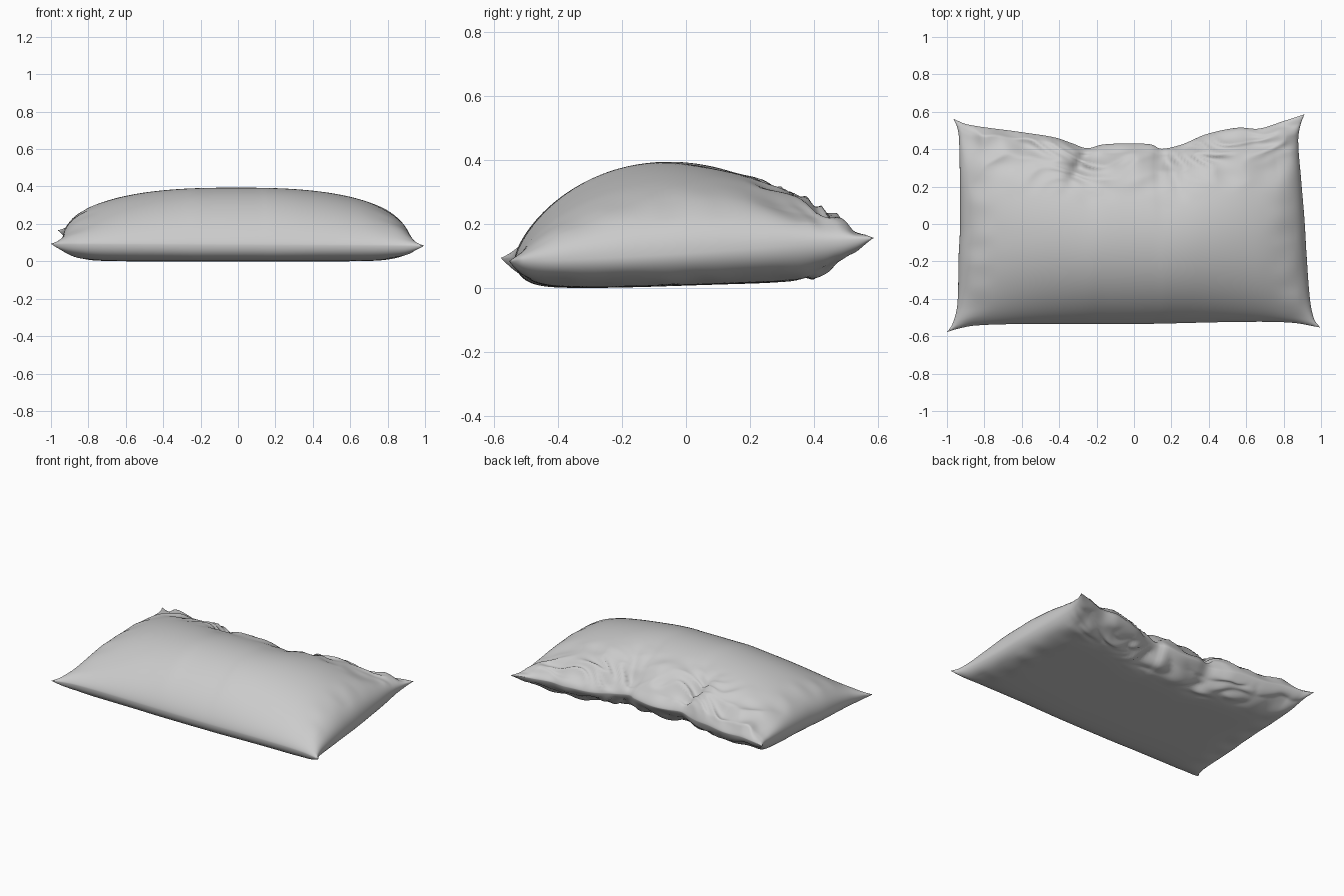
import bpy, bmesh, math
from mathutils import Vector, noise

if "Cube" in bpy.data.objects:
    bpy.data.objects.remove(bpy.data.objects["Cube"])

NU, NV = 150, 110

# Seam outline seen from above: (parameter -1..1, coordinate)
LEFT = [(-1, -1.0), (-.93, -.972), (-.75, -.945), (-.3, -.938), (0, -.93), (.8, -.935), (.92, -.945), (1, -.965)]
RIGHT = [(-1, .995), (-.93, .965), (-.75, .942), (-.3, .922), (0, .912), (.4, .893), (.75, .878), (.9, .89), (1, .912)]
FRONT = [(-1, -.578), (-.95, -.562), (-.85, -.543), (-.6, -.535), (0, -.535), (.6, -.523), (.85, -.528), (1, -.553)]
BACK = [(-1, .562), (-.92, .532), (-.62, .492), (-.42, .462), (-.32, .43), (-.24, .405), (-.15, .425), (0, .43),
        (.13, .425), (.18, .402), (.3, .425), (.44, .48), (.62, .515), (.74, .51), (.88, .55), (1, .587)]


def curve(pts, t):
    """Smooth interpolation through a short list of points."""
    n = len(pts)
    slope = lambda k: ((pts[min(k + 1, n - 1)][1] - pts[max(k - 1, 0)][1]) /
                       (pts[min(k + 1, n - 1)][0] - pts[max(k - 1, 0)][0]))
    i = 0
    while i < n - 2 and t > pts[i + 1][0]:
        i += 1
    (x0, y0), (x1, y1) = pts[i], pts[i + 1]
    h = x1 - x0
    w = (t - x0) / h
    a, b = slope(i) * h, slope(i + 1) * h
    return (y0 * (2 * w**3 - 3 * w**2 + 1) + a * (w**3 - 2 * w**2 + w)
            + y1 * (3 * w**2 - 2 * w**3) + b * (w**3 - w**2))


def lerp(a, b, w):
    return a + (b - a) * w


def smooth(a, b, x):
    w = min(1, max(0, (x - a) / (b - a)))
    return w * w * (3 - 2 * w)


def dome(s, p, q):
    return max(0.0, 1 - abs(s) ** p) ** q


def wave(x, y, z):
    return noise.noise(Vector((x, y, z)))


def pillow_point(s, t, top):
    ws, wt = (s + 1) / 2, (t + 1) / 2
    x = lerp(curve(LEFT, t), curve(RIGHT, t), ws)
    y = lerp(curve(FRONT, s), curve(BACK, s), wt)
    seam = lerp(lerp(.10, .09, ws), lerp(.172, .162, ws), wt ** 1.5)
    seam -= .015 * (1 - s * s) * wt
    seam += .03 * smooth(.6, 1, t) * wave(x * 4, 0, 3) * (1 - s ** 8)
    if top:
        z = seam + (.40 - seam) * dome(s, 2.6, .45) * dome(t, 2, .68)
    else:
        floor = .006 + .014 * smooth(-.6, .6, t)
        ft = dome(t, 10, .5) if t < 0 else dome(t, 5.5, .75)
        z = seam + (floor - seam) * dome(s, 11, .5) * ft
    # Crumpled folds gathered along the back, fading towards the middle
    inner = min(1, (1 - t * t) * 6) * min(1, (1 - s * s) * 4)
    amount = smooth(.3 if top else .55, .9, t) * inner
    bend = wave(x * 3, y * 3, 1)
    fold = .5 - abs(wave(x * 5 + bend, y * 9 + bend * 2, 5 if top else 9)) * 2
    lump = wave(x * 7, y * 6, 2 if top else 7)
    z += amount * (.03 * fold + .03 * lump) * (1 if top else .7)
    y += amount * .022 * wave(x * 6, y * 8, 12)
    # Two deep tucks running in from the back edge
    if top:
        for cx, lean in ((-.24, -.5), (.16, .35)):
            d = x - cx - lean * (.42 - y)
            z -= .03 * amount * math.exp(-(d / .035) ** 2)
    # Faint puckers along the short sides
    side = smooth(.75, .97, abs(s)) * min(1, (1 - s * s) * 8) * inner
    z += .014 * side * wave(x * 4, y * 9, 4)
    return (x, y, max(z, 0.0))


# Two cloth sheets sharing one seam
bm = bmesh.new()
angle = lambda k, n: math.sin((k / n - .5) * math.pi)
sheets = []
for top in (True, False):
    grid = {}
    for i in range(NU + 1):
        for j in range(NV + 1):
            edge = i in (0, NU) or j in (0, NV)
            if edge and sheets:
                grid[i, j] = sheets[0][i, j]
            else:
                grid[i, j] = bm.verts.new(pillow_point(angle(i, NU), angle(j, NV), top))
    sheets.append(grid)
    for i in range(NU):
        for j in range(NV):
            quad = [grid[i, j], grid[i + 1, j], grid[i + 1, j + 1], grid[i, j + 1]]
            bm.faces.new(quad if top else quad[::-1])
low = min(v.co.z for v in bm.verts)
for v in bm.verts:
    v.co.z -= low
mesh = bpy.data.meshes.new("pillow")
bm.to_mesh(mesh)
bm.free()
pillow = bpy.data.objects.new("pillow", mesh)
bpy.context.collection.objects.link(pillow)
for poly in mesh.polygons:
    poly.use_smooth = True
